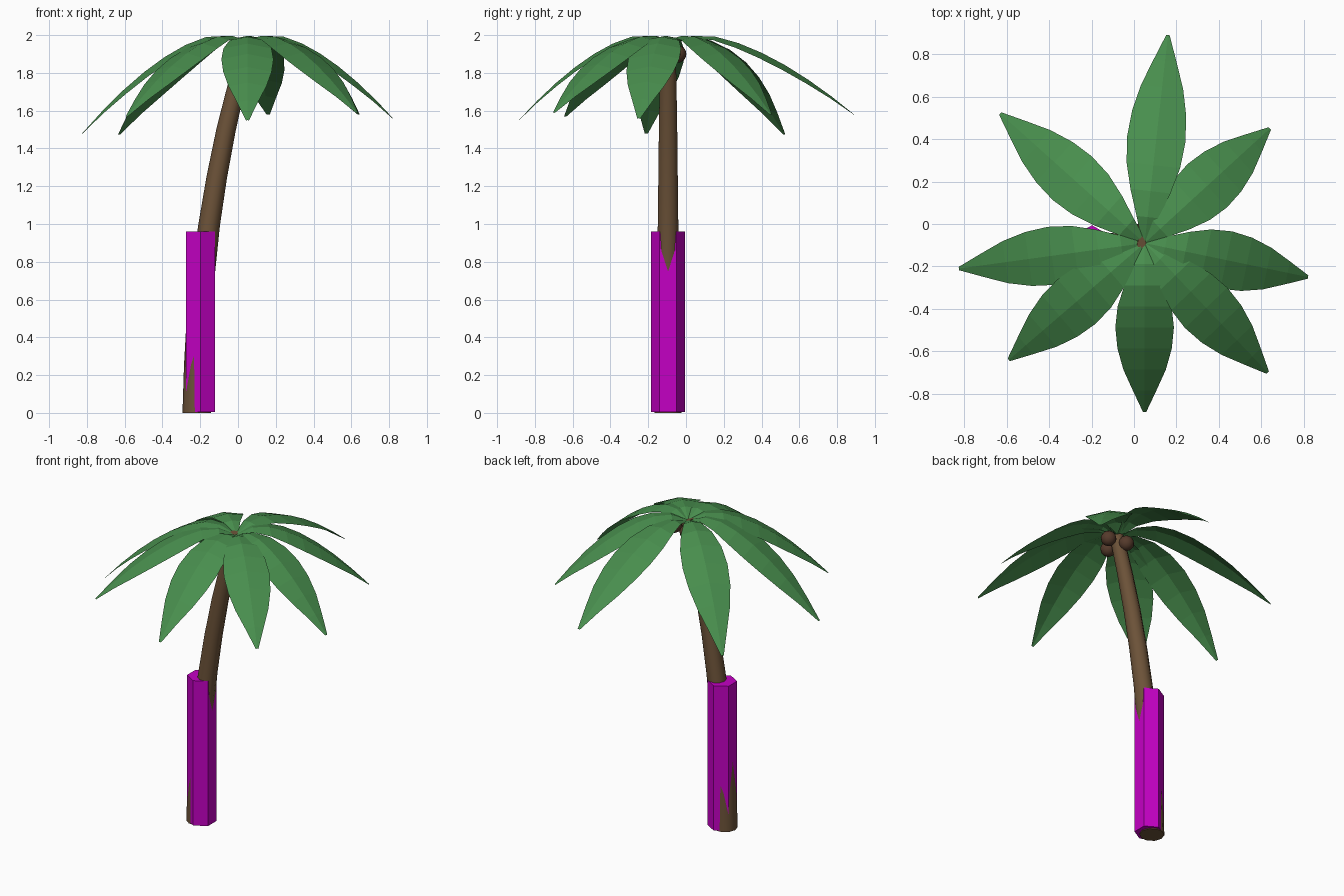
import bpy, bmesh, math
from mathutils import Vector

if "Cube" in bpy.data.objects:
    bpy.data.objects.remove(bpy.data.objects["Cube"])


def material(name, rgb):
    m = bpy.data.materials.new(name)
    m.diffuse_color = (*rgb, 1)
    m.use_nodes = True
    m.node_tree.nodes["Principled BSDF"].inputs["Base Color"].default_value = m.diffuse_color
    return m


GREEN = material("leaf_green", (0.065, 0.27, 0.075))
BROWN = material("bark_brown", (0.15, 0.085, 0.04))
NUT = material("nut_brown", (0.09, 0.042, 0.024))
MAGENTA = material("magenta", (0.55, 0.0, 0.55))


def add_object(name, bm, mat, smooth=False):
    me = bpy.data.meshes.new(name)
    bm.to_mesh(me)
    bm.free()
    me.materials.append(mat)
    ob = bpy.data.objects.new(name, me)
    bpy.context.collection.objects.link(ob)
    if smooth:
        bpy.ops.object.select_all(action='DESELECT')
        bpy.context.view_layer.objects.active = ob
        ob.select_set(True)
        bpy.ops.object.shade_smooth_by_angle(angle=math.radians(45))
    return ob


# Curved, tapering trunk lofted from tilted rings: (x, z, radius)
path = [(-0.219, 0, .075), (-0.213, .25, .073), (-0.203, .5, .069), (-0.184, .75, .063),
        (-0.152, 1.0, .057), (-0.112, 1.25, .054), (-0.063, 1.5, .051),
        (-0.008, 1.73, .047), (0.055, 1.958, .042)]
SIDES = 10
bm = bmesh.new()
rings = []
for i, (x, z, r) in enumerate(path):
    a, b = path[max(i - 1, 0)], path[min(i + 1, len(path) - 1)]
    tilt = math.atan2(b[0] - a[0], b[1] - a[1]) if i else 0
    ring = []
    for k in range(SIDES):
        t = math.tau * k / SIDES
        ring.append(bm.verts.new((x + r * math.cos(t) * math.cos(tilt),
                                  -0.095 + r * math.sin(t),
                                  z - r * math.cos(t) * math.sin(tilt))))
    rings.append(ring)
for lo, hi in zip(rings, rings[1:]):
    for k in range(SIDES):
        n = (k + 1) % SIDES
        bm.faces.new((lo[k], lo[n], hi[n], hi[k]))
bm.faces.new(rings[0][::-1])
bm.faces.new(rings[-1])
add_object("trunk", bm, BROWN, smooth=True)

# Six-sided sleeve around the lower trunk, a corner facing front
bm = bmesh.new()
bmesh.ops.create_cone(bm, cap_ends=True, segments=6, radius1=0.089, radius2=0.089, depth=0.955)
low = min(bm.verts, key=lambda v: v.co.y).co
turn = -math.pi / 2 - math.atan2(low.y, low.x)
for v in bm.verts:
    c, s = math.cos(turn), math.sin(turn)
    v.co = Vector((v.co.x * c - v.co.y * s - 0.198, v.co.x * s + v.co.y * c - 0.095, v.co.z + 0.4825))
add_object("trunk_sleeve", bm, MAGENTA)

# Gently folded, drooping fronds radiating from the crown
CROWN = Vector((0.05, -0.09, 0))
TIPS = [(0.16, 0.89, 1.58), (0.64, 0.45, 1.58), (0.82, -0.25, 1.56), (0.63, -0.70, 1.59),
        (0.05, -0.885, 1.55), (-0.59, -0.64, 1.57), (-0.825, -0.21, 1.48), (-0.63, 0.52, 1.475)]
HALF_WIDTHS = [.012, .052, .095, .127, .138, .128, .10, .055, .008]
FOLD = 0.2
PEAK = 0.18


def frond(name, tip):
    out = Vector((tip[0], tip[1], 0)) - CROWN
    side = Vector((-out.y, out.x, 0)).normalized()
    bm = bmesh.new()
    rows = []
    for i, w in enumerate(HALF_WIDTHS):
        u = i / (len(HALF_WIDTHS) - 1)
        if u < PEAK:
            z = 2.0 - 0.045 * (1 - u / PEAK) ** 2
        else:
            z = 2.0 - (2.0 - tip[2]) * ((u - PEAK) / (1 - PEAK)) ** 1.6
        mid = CROWN + out * u + Vector((0, 0, z))
        drop = Vector((0, 0, -w * FOLD))
        rows.append([bm.verts.new(p) for p in (mid - side * w + drop, mid, mid + side * w + drop)])
    for a, b in zip(rows, rows[1:]):
        for k in (0, 1):
            bm.faces.new((a[k], b[k], b[k + 1], a[k + 1]))
    add_object(name, bm, GREEN)


for i, tip in enumerate(TIPS):
    frond(f"frond_{i + 1}", tip)

# Three coconuts under the crown
for i, pos in enumerate([(0.135, -0.075, 1.905), (0.055, -0.175, 1.905), (0.022, -0.045, 1.9)]):
    bm = bmesh.new()
    bmesh.ops.create_uvsphere(bm, u_segments=12, v_segments=8, radius=0.047)
    bmesh.ops.translate(bm, verts=bm.verts, vec=pos)
    add_object(f"coconut_{i + 1}", bm, NUT, smooth=True)
